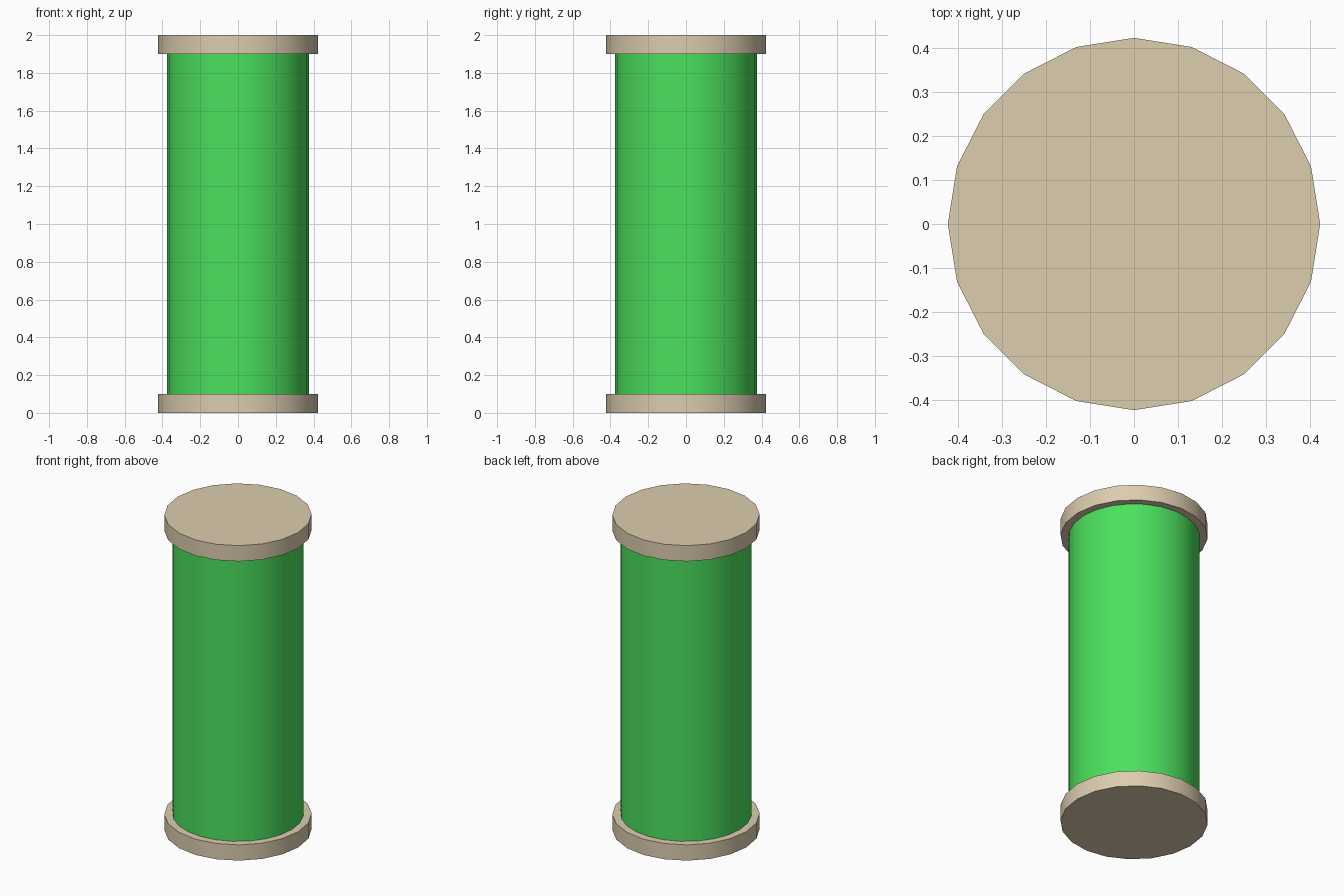
import bpy, math

if "Cube" in bpy.data.objects:
    bpy.data.objects.remove(bpy.data.objects["Cube"])


def material(name, rgb):
    m = bpy.data.materials.new(name)
    m.diffuse_color = (*rgb, 1)
    m.use_nodes = True
    m.node_tree.nodes["Principled BSDF"].inputs["Base Color"].default_value = m.diffuse_color
    return m


def disc(name, sides, radius, z0, z1, mat):
    bpy.ops.mesh.primitive_cylinder_add(
        vertices=sides, radius=radius, depth=z1 - z0, location=(0, 0, (z0 + z1) / 2))
    ob = bpy.context.object
    ob.name = name
    ob.data.materials.append(mat)
    bpy.ops.object.shade_smooth_by_angle(angle=math.radians(30))
    return ob


tan = material("tan", (0.72, 0.61, 0.43))
green = material("green", (0.07, 0.75, 0.11))

# Wider end caps
disc("bottom_cap", 20, 0.424, 0.0, 0.1, tan)
disc("top_cap", 20, 0.424, 1.9, 2.0, tan)

# Tall green body between the caps
disc("body", 24, 0.377, 0.1, 1.9, green)
